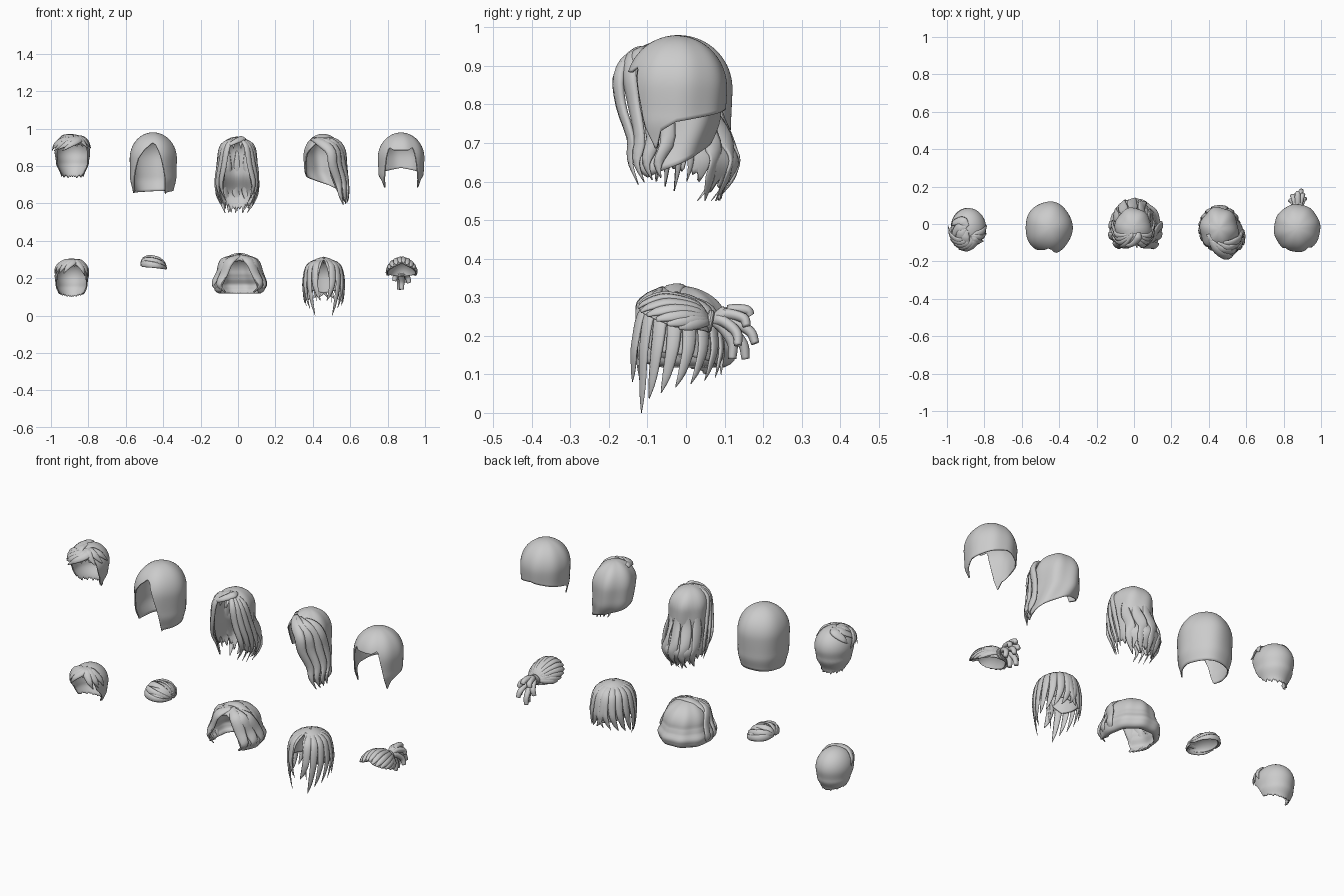
import bpy, bmesh, math
from mathutils import Vector

if "Cube" in bpy.data.objects:
    bpy.data.objects.remove(bpy.data.objects["Cube"])


def lerp(keys, x, smooth=False):
    if x <= keys[0][0]:
        return keys[0][1]
    for (x0, y0), (x1, y1) in zip(keys, keys[1:]):
        if x <= x1:
            u = (x - x0) / (x1 - x0)
            return y0 + (y1 - y0) * (u * u * (3 - 2 * u) if smooth else u)
    return keys[-1][1]


def finish(name, bm):
    me = bpy.data.meshes.new(name)
    bm.to_mesh(me)
    bm.free()
    for p in me.polygons:
        p.use_smooth = True
    ob = bpy.data.objects.new(name, me)
    bpy.context.collection.objects.link(ob)
    return ob


class Head:
    """Scalp form: ellipsoid dome above the equator, profiled skirt below it."""
    def __init__(s, c, r, prof=((0, 1),), ripple=(0, 0, 0), dx=((0, 0),), dy=((0, 0),)):
        s.c, s.r, s.prof, s.ripple, s.dx, s.dy = Vector(c), r, prof, ripple, dx, dy

    def at(s, a, z, k=1.0):
        a = math.radians(a)
        d = s.c.z - z
        f = math.sqrt(max(0, 1 - (d / s.r[2]) ** 2)) if d < 0 else lerp(s.prof, d, True)
        n, amp, tw = s.ripple
        f *= k * (1 + amp * math.sin(n * a + tw * d))
        return Vector((s.c.x + math.sin(a) * s.r[0] * f + lerp(s.dx, d, True),
                       s.c.y - math.cos(a) * s.r[1] * f + lerp(s.dy, d, True), z))

    def proj(s, p, k=1.0):
        q = p - s.c
        n = Vector((q.x / s.r[0], q.y / s.r[1], q.z / s.r[2])).normalized() * k
        return s.c + Vector((n.x * s.r[0], n.y * s.r[1], n.z * s.r[2]))

    # Hollow hair cap whose hem height depends on azimuth (0 = front, + = right)
    def shell(s, name, hem, jag=0.0, na=144, nt=30):
        bm = bmesh.new()
        rz, zc = s.r[2], s.c.z
        rows = [[] for _ in range(nt + 1)]
        for i in range(na):
            a = -180 + 360 * i / na
            h = lerp(hem, a if hem[0][0] < 0 else abs(a)) + jag * math.sin(a * 0.35) * math.sin(a * 0.13)
            total = math.acos(min(1, (h - zc) / rz)) * rz if h > zc else math.pi / 2 * rz + zc - h
            for t in range(nt + 1):
                l = total * t / nt
                z = zc + rz * math.cos(l / rz) if l < math.pi / 2 * rz else zc - (l - math.pi / 2 * rz)
                rows[t].append(bm.verts.new(s.at(a, z)))
        for t in range(nt):
            for i in range(na):
                j = (i + 1) % na
                bm.faces.new((rows[t][i], rows[t + 1][i], rows[t + 1][j], rows[t][j]))
        bmesh.ops.remove_doubles(bm, verts=bm.verts, dist=1e-5)
        ob = finish(name, bm)
        m = ob.modifiers.new("thickness", "SOLIDIFY")
        m.thickness, m.offset = 0.006, -1
        return ob

    # Flattened tapering locks; path points are (azimuth, z, scale) or Vectors
    def locks(s, name, paths, w, t, tip=0.06, root=0.4, n=20, sec=8):
        bm = bmesh.new()
        for path in paths:
            p = [q if isinstance(q, Vector) else s.at(*q) for q in path]
            p = [2 * p[0] - p[1]] + p + [2 * p[-1] - p[-2]]
            m, pts = len(p) - 3, []
            for i in range(n + 1):
                u = i / n * m
                j = min(int(u), m - 1)
                u -= j
                a, b, c, d = p[j:j + 4]
                pts.append(0.5 * (2 * b + (c - a) * u + (2 * a - 5 * b + 4 * c - d) * u * u
                                  + (3 * b - a - 3 * c + d) * u ** 3))
            rings = []
            for i, q in enumerate(pts):
                tan = (pts[min(i + 1, n)] - pts[max(i - 1, 0)]).normalized()
                side = tan.cross(q - s.c).normalized()
                nor = side.cross(tan)
                u = i / n
                k = min(1, root + 2.5 * u) * max(tip, 1 - u ** 2.5 * (1 - tip))
                rings.append([bm.verts.new(q + side * w * k * math.cos(6.2832 * e / sec)
                                           + nor * t * k * math.sin(6.2832 * e / sec)) for e in range(sec)])
            for r0, r1 in zip(rings, rings[1:]):
                for e in range(sec):
                    bm.faces.new((r0[e], r0[e - 1], r1[e - 1], r1[e]))
            bm.faces.new(rings[0])
            bm.faces.new(rings[-1])
        bmesh.ops.recalc_face_normals(bm, faces=bm.faces)
        return finish(name, bm)


# 1: short crop with tousled fringe and a swirl at the crown
h = Head((-.885, -.025, .87), (.095, .11, .1), ((0, 1), (.05, .93), (.125, .66)))
h.shell("crop_cap", ((0, .92), (55, .91), (70, .83), (82, .77), (105, .75), (180, .74)), .008)
h.locks("crop_fringe", [[(60 - i * 14, .96, 1), (25 - i * 17, .94, 1.12), (-5 - i * 17, .915, 1.16),
                         (-30 - i * 17, .88 + .008 * (i % 2), 1.17)] for i in range(5)]
        + [[(20, .96, 1), (38 + 20 * i, .94, 1.1), (55 + 22 * i, .895, 1.09)] for i in range(3)], .022, .009)
h.locks("crop_top", [[(a, .968, .6), (a + 25, .957, 1.1), (a + 50, .93, 1.08), (a + 62, .905, 1.03)]
                     for a in range(200, 320, 38)], .026, .008)

# 2: smooth side-parted bob
h = Head((-.455, -.02, .84), (.126, .14, .14), ((0, 1), (.1, .98), (.19, .85)), (5, .016, 5))
h.shell("bob_shell", ((-180, .665), (-90, .655), (-66, .66), (-58, .7), (-50, .77), (-38, .84), (-22, .89), (-2, .925),
                      (8, .915), (18, .86), (28, .78), (36, .7), (39, .65), (46, .66), (90, .67), (180, .665)))

# 3: long wavy hair
h = Head((-.005, -.025, .86), (.098, .112, .097), ((0, 1), (.1, 1), (.2, 1.1), (.3, .85)), (6, .025, 15),
         dy=((.1, 0), (.22, .04), (.3, .025)))
h.shell("long_shell", ((0, .925), (32, .91), (40, .82), (50, .66), (90, .63), (135, .59), (180, .56)), .025)
h.locks("long_side_locks", [[(sg * 4, .953, 1), (sg * (32 + 12 * i), .91, 1.06), (sg * (42 + 15 * i), .8, 1.06),
                             (sg * (50 + 15 * i), .71, 1.1), (sg * (44 + 15 * i), .65, 1.02),
                             (sg * (36 + 17 * i), .60 - .012 * (i % 3), .98)]
                            for sg in (-1, 1) for i in range(4)], .018, .01)
h.locks("long_back_locks", [[(a, .88, .95), (a, .78, .99), (a + 4, .68, 1.0), (a - 3, .615, 1.03), (a + 8, .55, .85)]
                            for a in range(120, 250, 30)], .03, .009, root=.2)
h.locks("long_top", [[(60, .95, 1), (25, .945, 1.12), (-15, .925, 1.14), (-50, .89, 1.1)]], .022, .012)

# 4: hair swept over one shoulder
h = Head((.455, -.03, .85), (.103, .12, .122), ((0, 1), (.08, .98), (.2, .82), (.26, .6)), (6, .035, 9),
         dx=((.06, 0), (.26, .055)), dy=((.06, 0), (.26, -.03)))
h.shell("swept_shell", ((-180, .7), (-120, .735), (-82, .76), (-60, .86), (-30, .915), (0, .925), (14, .88),
                        (22, .75), (32, .64), (60, .61), (90, .63), (130, .66), (180, .7)))
h.locks("swept_front_locks", [[(-70 + 30 * i, .945, 1), (-12 + 20 * i, .93, 1.2), (18 + 16 * i, .88, 1.25 - .04 * i),
                               (24 + 18 * i, .8, 1.28 - .05 * i), (36 + 17 * i, .71, 1.2), (32 + 16 * i, .65, 1.12),
                               (44 + 14 * i, .592 + .006 * i, 1.2)] for i in range(4)], .03, .015)

# 5: short-backed bob with fringe
h = Head((.872, -.025, .845), (.124, .131, .134), ((0, 1), (.08, .97), (.17, .84)), (8, .01, 6))
h.shell("fringe_bob_shell", ((0, .885), (20, .885), (34, .9), (41, .83), (50, .74), (61, .68), (70, .73),
                             (90, .755), (180, .79)))

# 6: neat short cut with parted fringe
h = Head((-.89, -.022, .21), (.09, .108, .096), ((0, 1), (.05, .94), (.11, .72)))
h.shell("short_cut_cap", ((0, .275), (50, .26), (64, .2), (80, .17), (92, .12), (180, .1)), .004)
h.locks("short_cut_fringe", [[(25, .3, .9), (8 - 16 * i, .287, 1.1), (-14 - 19 * i, .26, 1.09),
                              (-28 - 19 * i, .225, 1.03)] for i in range(4)]
        + [[(15, .3, .9), (30 + 14 * i, .285, 1.1), (42 + 18 * i, .25, 1.07), (52 + 18 * i, .21, 1.02)]
           for i in range(3)], .022, .01)

# 7: small tuft of crosswise locks
h = Head((-.45, -.025, .262), (.066, .09, .052))
h.shell("tuft_cap", ((0, .272), (180, .262)))
h.locks("tuft_locks", [[h.c + Vector((-.07 * math.cos(t), .09 * math.sin(t) * math.sin(b),
                                      .054 * math.sin(t) * math.cos(b) + .012 * math.cos(t)))
                        for t in (.08, .6, 1.2, 1.9, 2.5, 3.05)]
                       for b in (-1.4, -.9, -.3, .3, .9, 1.4)], .019, .007, tip=.15)

# 8: full wavy short bob
h = Head((.008, -.02, .225), (.116, .128, .105), ((0, 1), (.02, 1.06), (.06, 1.2), (.09, 1.14), (.115, .88)), (9, .02, 12))
h.shell("wavy_bob_shell", ((0, .298), (25, .287), (33, .25), (40, .18), (48, .13), (70, .118), (180, .118)))
h.locks("wavy_bob_side_locks", [[(s * -5, .322, 1), (s * (34 + 17 * i), .29, 1.06), (s * (46 + 22 * i), .22, 1.02),
                                 (s * (52 + 22 * i), .165, 1.02), (s * (42 + 22 * i), .125, .92)]
                                for s in (-1, 1) for i in range(3)], .032, .011, tip=.2)
h.locks("wavy_bob_top_locks", [[(-s * 80, .318, .7), (s * 60, .325, .5), (s * 80, .29, 1.06), (s * 95, .23, 1.04)]
                               for s in (-1, 1)], .03, .01)

# 9: centre-parted hanging points
h = Head((.458, -.025, .2), (.102, .113, .112), ((0, 1), (.08, .98), (.2, .85)))
h.shell("points_cap", ((0, .3), (12, .29), (32, .2), (55, .16), (100, .15), (180, .12)))
tips = ((18, .08), (38, .0), (55, .035), (75, .05), (95, .065), (130, .08), (180, .1))
h.locks("points_locks", [[(s * (6 + a * .7), .312, .9), (s * (a + 10), .27, 1.05), (s * (a + 8), .18, 1.06),
                          (s * a, .6 * lerp(tips, a) + .07, 1.06), (s * (a - 9), lerp(tips, a), 1.08)]
                         for s in (-1, 1) for a in range(18, 185, 20)], .021, .008)
h.locks("points_inner_locks", [[(s * 5, .305, 1), (s * 16, .26, 1.02), (s * 22, .17, 1), (s * 26, .07, .98)]
                               for s in (-1, 1)], .009, .006)

# 10: tied-back hair with tail
h = Head((.875, -.045, .215), (.08, .106, .092))
rim = ((0, .285), (60, .25), (100, .222), (180, .208))
h.shell("tied_cap", rim)
tie = Vector((.875, .062, .238))
sweeps = []
for a in range(-104, 105, 16):
    start = h.at(a, lerp(rim, abs(a)))
    sweeps.append([h.proj(start.lerp(tie, u), 1.03) for u in (0, .2, .4, .6, .8)] + [tie])
h.locks("tied_sweeps", sweeps, .015, .007, tip=.35)
bpy.ops.mesh.primitive_torus_add(location=tie, rotation=(math.radians(80), 0, 0), major_radius=.021,
                                 minor_radius=.009, major_segments=24, minor_segments=10)
bpy.context.object.name = "hair_tie"
tail = []
for x, y, z in ((-.03, .15, .235), (.0, .168, .252), (.03, .158, .225), (-.04, .125, .185), (.04, .135, .175),
                (-.012, .155, .14), (.02, .18, .18), (0, .12, .14)):
    end = tie + Vector((x, y - .062, z - .238))
    tail.append([tie, tie.lerp(end, .35) + Vector((0, .008, .022)), tie.lerp(end, .75) + Vector((0, .014, .018)), end])
h.locks("tied_tail", tail, .017, .015, tip=.7)
